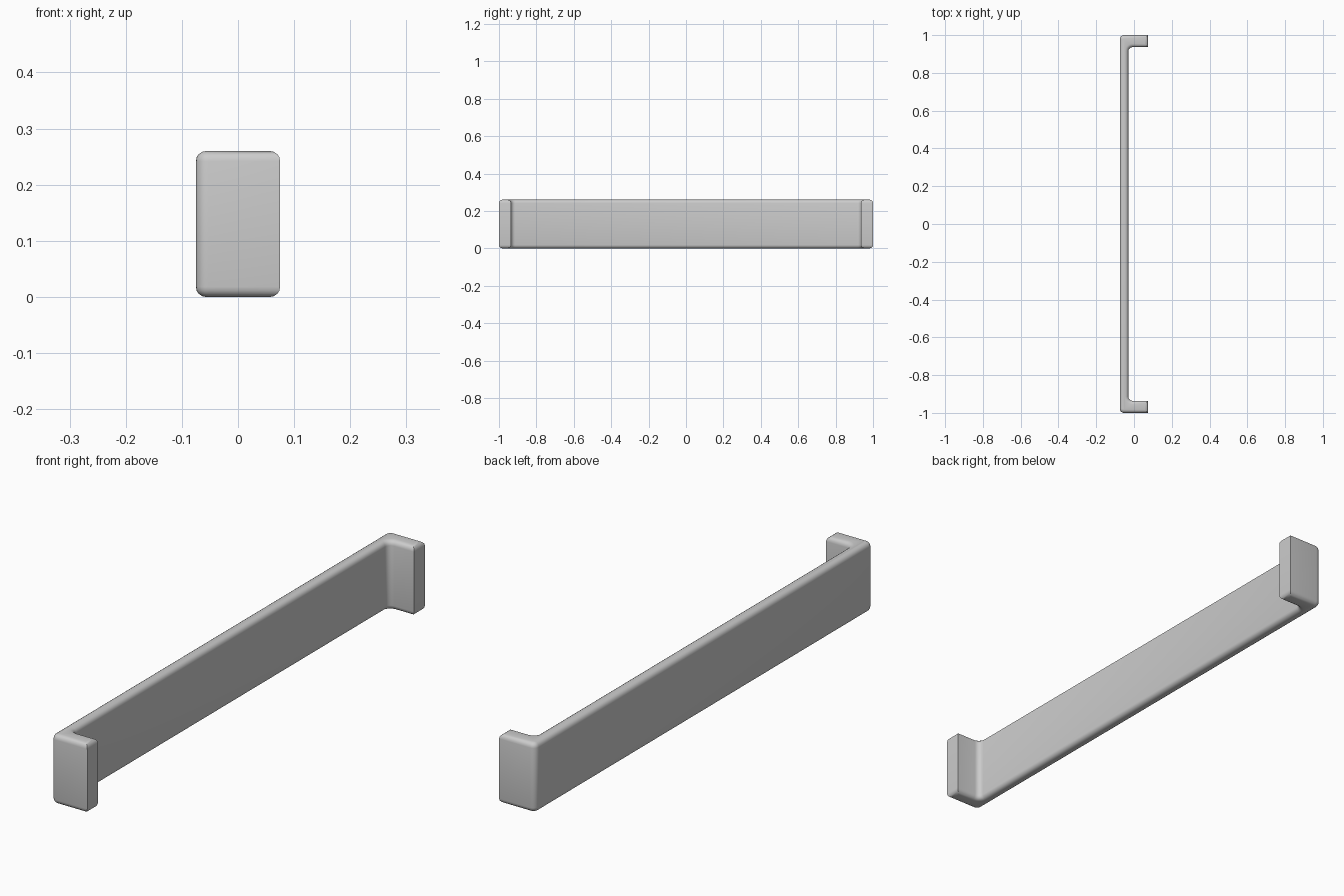
import bpy, bmesh, math
from mathutils import Vector

if "Cube" in bpy.data.objects:
    bpy.data.objects.remove(bpy.data.objects["Cube"])

X0, X1, HEIGHT = -0.075, 0.075, 0.26
BAR, LEG = 0.045, 0.064      # wall thickness of long bar and end legs
BEVEL = 0.018


def fillet(cx, cy, r, a0, a1, n=5):
    """Arc points in degrees, used for the rounded corners."""
    return [(cx + r * math.cos(math.radians(a0 + (a1 - a0) * i / n)),
             cy + r * math.sin(math.radians(a0 + (a1 - a0) * i / n)))
            for i in range(n + 1)]


# Half of the U outline, from the inner corner round to the outer corner (y > 0)
xi, yi, ro, ri = X0 + BAR, 1 - LEG, 0.022, 0.022
half = fillet(xi + ri, yi - ri, ri, 180, 90)
half += [(X1, yi), (X1, 1)]
half += fillet(X0 + ro, 1 - ro, ro, 90, 180)
outline = half + [(x, -y) for x, y in reversed(half)]

# Extrude the outline upward
bm = bmesh.new()
base = bm.faces.new([bm.verts.new((x, y, 0)) for x, y in outline])
top = bmesh.ops.extrude_face_region(bm, geom=[base], use_keep_orig=True)
bmesh.ops.translate(bm, vec=Vector((0, 0, HEIGHT)),
                    verts=[v for v in top["geom"] if isinstance(v, bmesh.types.BMVert)])
bmesh.ops.recalc_face_normals(bm, faces=bm.faces)

# Round the top and bottom rims only; leg ends keep crisp vertical edges
rims = [e for e in bm.edges if abs(e.verts[0].co.z - e.verts[1].co.z) < 1e-6]
bmesh.ops.bevel(bm, geom=rims, offset=BEVEL, offset_type='OFFSET', segments=4,
                profile=0.5, affect='EDGES', clamp_overlap=True)
bmesh.ops.recalc_face_normals(bm, faces=bm.faces)

mesh = bpy.data.meshes.new("pull_handle")
bm.to_mesh(mesh)
bm.free()
handle = bpy.data.objects.new("pull_handle", mesh)
bpy.context.collection.objects.link(handle)
bpy.context.view_layer.objects.active = handle
handle.select_set(True)
bpy.ops.object.shade_smooth_by_angle(angle=math.radians(35))
